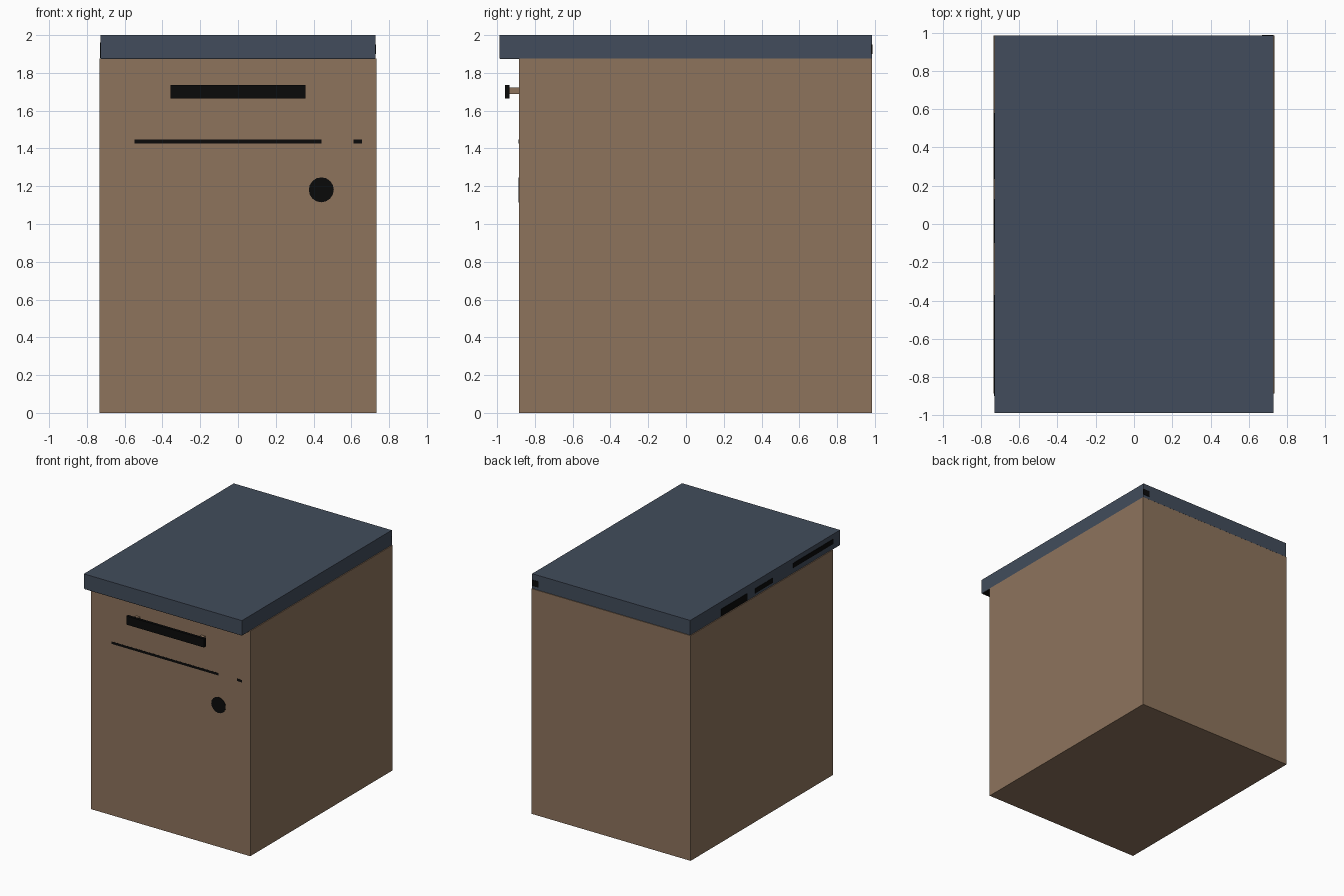
import bpy, bmesh, math
from mathutils import Matrix

if "Cube" in bpy.data.objects:
    bpy.data.objects.remove(bpy.data.objects["Cube"])


def material(name, rgb):
    m = bpy.data.materials.new(name)
    m.diffuse_color = (*rgb, 1.0)
    m.use_nodes = True
    m.node_tree.nodes["Principled BSDF"].inputs["Base Color"].default_value = m.diffuse_color
    return m


wood = material("warm_brown", (0.27, 0.173, 0.108))
slate = material("slate_blue", (0.054, 0.073, 0.106))
black = material("black", (0.003, 0.003, 0.003))


def finish(name, bm, mat):
    me = bpy.data.meshes.new(name)
    bm.to_mesh(me)
    bm.free()
    me.materials.append(mat)
    ob = bpy.data.objects.new(name, me)
    bpy.context.collection.objects.link(ob)
    return ob


def box(name, x, y, z, mat):
    """Box from (min, max) ranges on each axis."""
    bm = bmesh.new()
    size = [r[1] - r[0] for r in (x, y, z)]
    mid = [(r[0] + r[1]) / 2 for r in (x, y, z)]
    bmesh.ops.create_cube(bm, size=1, matrix=Matrix.Translation(mid) @ Matrix.Diagonal((*size, 1)))
    return finish(name, bm, mat)


FRONT, BACK = -0.885, 0.986

# cabinet body and worktop
box("cabinet_body", (-0.733, 0.733), (FRONT, BACK), (0, 1.875), wood)
box("worktop", (-0.728, 0.728), (-0.988, 0.984), (1.877, 2.0), slate)

# dark underside of the front overhang
box("worktop_underside", (-0.725, 0.725), (-0.985, FRONT), (1.873, 1.878), black)

# handle bar on two posts
box("handle_bar", (-0.358, 0.358), (-0.958, -0.935), (1.665, 1.737), black)
for side, sx in (("left", -1), ("right", 1)):
    cx = sx * 0.3
    box(f"handle_post_{side}", (cx - 0.018, cx + 0.018), (-0.936, FRONT), (1.688, 1.722), wood)

# drawer gap lines on the front
for name, x in (("long", (-0.547, 0.442)), ("short", (0.612, 0.657))):
    box(f"gap_line_{name}", x, (FRONT - 0.001, FRONT + 0.002), (1.427, 1.447), black)

# round dial on the front
bm = bmesh.new()
bmesh.ops.create_cone(bm, cap_ends=True, segments=16, radius1=0.066, radius2=0.066, depth=0.006,
                      matrix=Matrix.Translation((0.441, FRONT, 1.181)) @ Matrix.Rotation(math.pi / 2, 4, "X"))
finish("round_dial", bm, black)

# dark seal patches along the left and back edges of the worktop
for i, (y0, y1, z0, z1) in enumerate(((0.235, 0.58, 1.88, 1.94), (-0.1, 0.13, 1.90, 1.94), (-0.9, -0.37, 1.92, 1.96))):
    box(f"side_seal_{i + 1}", (-0.731, -0.726), (y0, y1), (z0, z1), black)
box("back_seal", (0.67, 0.73), (0.98, 0.987), (1.9, 1.95), black)
